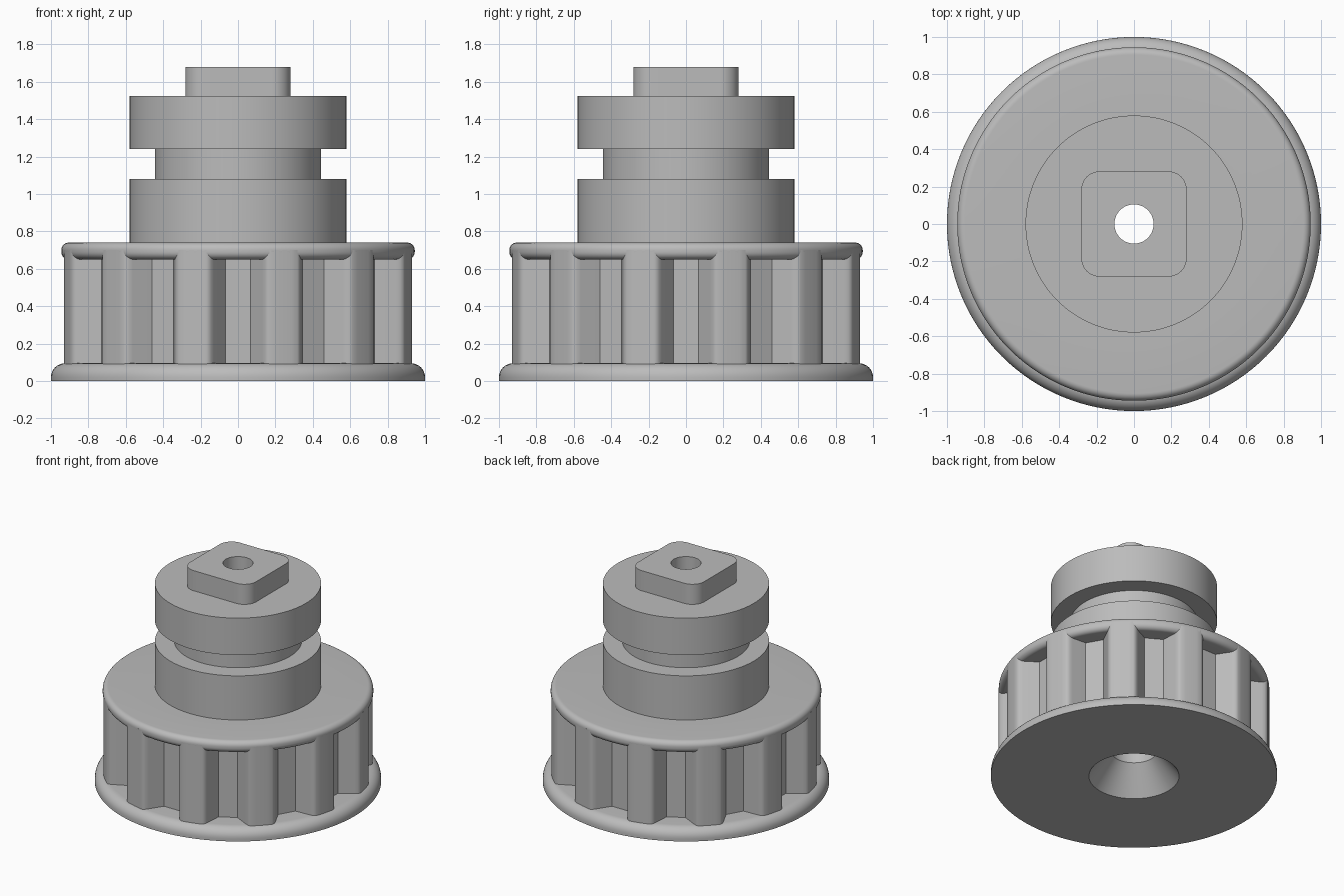
import bpy, bmesh, math
from mathutils import Vector, Matrix

cube = bpy.data.objects.get("Cube")
if cube:
    bpy.data.objects.remove(cube, do_unlink=True)

grey = bpy.data.materials.new("plain_grey")
grey.use_nodes = True
colour = (0.5, 0.5, 0.5, 1)
grey.diffuse_color = colour
grey.node_tree.nodes["Principled BSDF"].inputs["Base Color"].default_value = colour


def skin_rings(name, rings):
    """Join closed rings of equal length into a closed tube."""
    bm = bmesh.new()
    loops = [[bm.verts.new(p) for p in ring] for ring in rings]
    count = len(loops[0])
    for a, b in zip(loops, loops[1:] + loops[:1]):
        for i in range(count):
            j = (i + 1) % count
            bm.faces.new((a[i], a[j], b[j], b[i]))
    bmesh.ops.recalc_face_normals(bm, faces=bm.faces)
    mesh = bpy.data.meshes.new(name)
    bm.to_mesh(mesh)
    bm.free()
    mesh.materials.append(grey)
    obj = bpy.data.objects.new(name, mesh)
    bpy.context.collection.objects.link(obj)
    bpy.ops.object.select_all(action='DESELECT')
    obj.select_set(True)
    bpy.context.view_layer.objects.active = obj
    bpy.ops.object.shade_smooth_by_angle(angle=math.radians(30))
    return obj


def lathe(name, profile, segments=128):
    turns = [math.tau * i / segments for i in range(segments)]
    return skin_rings(name, [[(r * math.cos(t), r * math.sin(t), z) for t in turns]
                             for r, z in profile])


def pierced_prism(name, outline, hole, low, high):
    """Upright prism with a round hole down its middle."""
    inner = [p.normalized() * hole for p in outline]
    return skin_rings(name, [[(p.x, p.y, z) for p in pts] for pts, z in
                             ((inner, low), (outline, low), (outline, high), (inner, high))])


def arc(cx, cz, r, start, end, steps=8):
    return [(cx + r * math.cos(math.radians(start + (end - start) * i / steps)),
             cz + r * math.sin(math.radians(start + (end - start) * i / steps)))
            for i in range(steps + 1)]


# Turned body: countersunk bore, flanges, hub, neck and collar
bore, socket, core = 0.105, 0.16, 0.7
profile = [(0.315, 0), (1.0, 0)]
profile += arc(0.925, 0.02, 0.075, 0, 90)
profile += [(core, 0.095), (core, 0.65)]
profile += arc(0.905, 0.69, 0.04, -90, 0) + arc(0.905, 0.70, 0.04, 0, 90)
profile += [(0.58, 0.74), (0.58, 1.08), (0.445, 1.08), (0.445, 1.24),
            (0.58, 1.24), (0.58, 1.525), (bore, 1.525),
            (bore, 0.74), (socket, 0.74), (socket, 0.2)]
lathe("turned_body", profile)

# Toothed ring: one groove mirrored, then repeated around
half = [(0.066, 0.805), (0.13, 0.90), (0.143, 0.918), (0.157, 0.927), (0.17, 0.9296)]
groove = [Vector((-x, y)) for x, y in reversed(half)] + [Vector(p) for p in half]
teeth, tip_radius = 12, 0.945
ring = []
for k in range(teeth):
    turn = Matrix.Rotation(-math.tau * k / teeth, 2)
    ring += [turn @ p for p in groove]
    for degrees in (12.5, 15, 17.5):
        a = math.radians(degrees)
        ring.append(turn @ Vector((math.sin(a), math.cos(a))) * tip_radius)
pierced_prism("toothed_ring", ring, 0.5, 0.09, 0.70)

# Square drive boss with rounded corners
side, radius, steps = 0.282, 0.1, 10
square = []
for quarter in range(4):
    for i in range(steps + 1):
        a = math.pi / 2 * i / steps
        corner = Vector((side - radius + radius * math.cos(a),
                         side - radius + radius * math.sin(a)))
        square.append(Matrix.Rotation(math.pi / 2 * quarter, 2) @ corner)
    # points along the flat keep the hole round
    start = Vector((side - radius, side))
    end = Vector((radius - side, side))
    square += [Matrix.Rotation(math.pi / 2 * quarter, 2) @ start.lerp(end, i / steps)
               for i in range(1, steps)]
pierced_prism("square_boss", square, bore, 1.525, 1.68)
